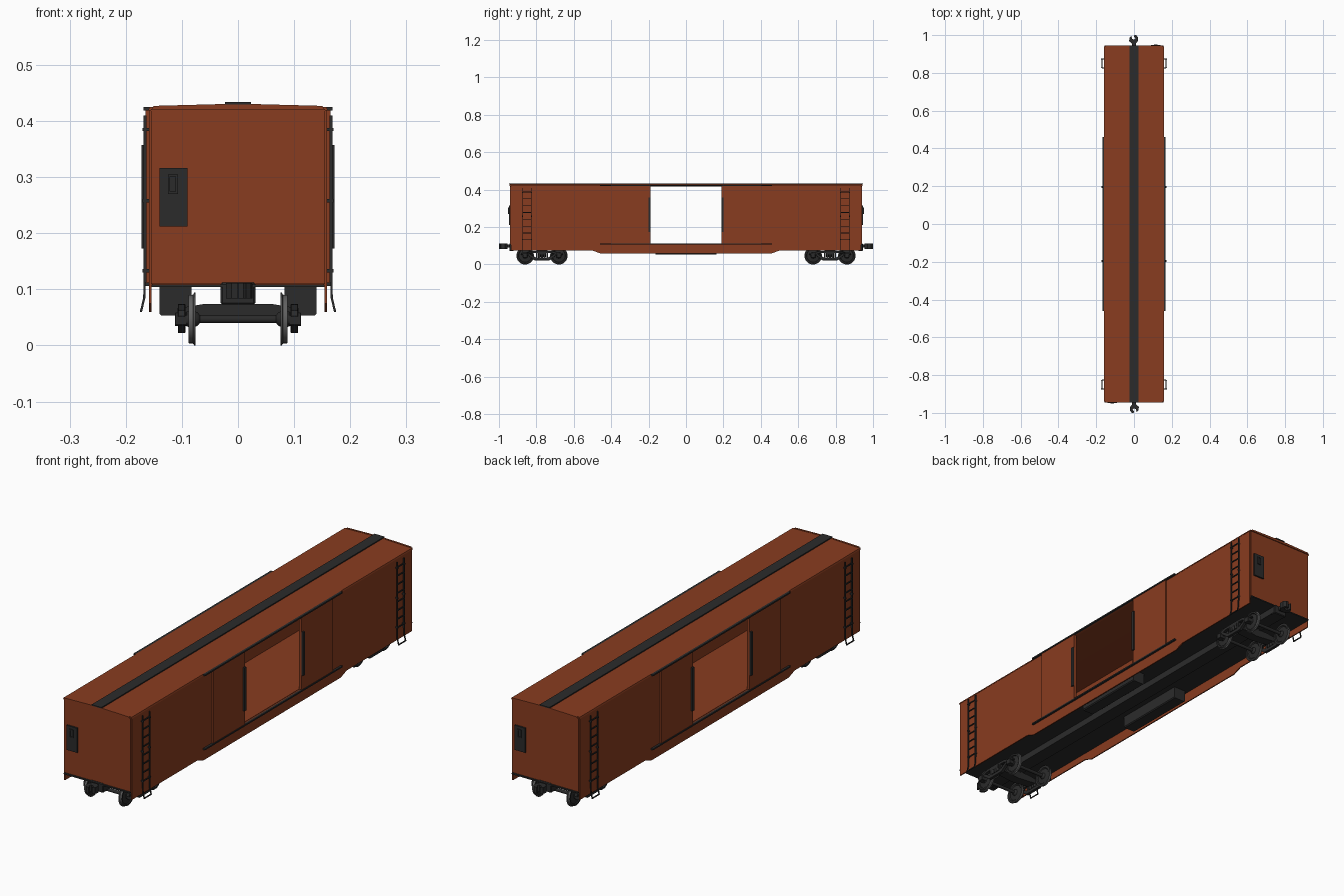
import bpy, bmesh, math
from mathutils import Vector, Matrix

if "Cube" in bpy.data.objects:
    bpy.data.objects.remove(bpy.data.objects["Cube"])


def material(name, rgb):
    m = bpy.data.materials.new(name)
    m.diffuse_color = (*rgb, 1)
    m.use_nodes = True
    m.node_tree.nodes["Principled BSDF"].inputs["Base Color"].default_value = m.diffuse_color
    return m


RED = material("oxide_red", (0.25, 0.045, 0.014))
DARK = material("dark_grey", (0.024, 0.024, 0.024))
STEEL = material("worn_steel", (0.12, 0.12, 0.12))


def box(x0, x1, y0, y1, z0, z1):
    return ("x", [(y0, z0), (y1, z0), (y1, z1), (y0, z1)], x0, x1)


def sym(half):
    return half + [(-u, v) for u, v in reversed(half) if u != 0]


def add_prism(bm, axis, pts, a, b):
    def co(p, d):
        return {"x": (d, p[0], p[1]), "y": (p[0], d, p[1]), "z": (p[0], p[1], d)}[axis]
    lo = [bm.verts.new(co(p, a)) for p in pts]
    hi = [bm.verts.new(co(p, b)) for p in pts]
    bm.faces.new(lo)
    bm.faces.new(hi[::-1])
    n = len(pts)
    for i in range(n):
        bm.faces.new((lo[i], hi[i], hi[(i + 1) % n], lo[(i + 1) % n]))


def finish(name, bm, mats, mirror=""):
    bmesh.ops.recalc_face_normals(bm, faces=bm.faces)
    me = bpy.data.meshes.new(name)
    bm.to_mesh(me)
    bm.free()
    for m in mats:
        me.materials.append(m)
    ob = bpy.data.objects.new(name, me)
    bpy.context.collection.objects.link(ob)
    if mirror:
        mod = ob.modifiers.new("Mirror", "MIRROR")
        mod.use_axis = ("x" in mirror, "y" in mirror, False)
        mod.use_mirror_merge = False
    return ob


def part(name, prisms, mat, mirror="", bevel=0):
    bm = bmesh.new()
    for p in prisms:
        add_prism(bm, *p)
    ob = finish(name, bm, [mat], mirror)
    if bevel:
        mod = ob.modifiers.new("Bevel", "BEVEL")
        mod.width, mod.segments = bevel, 1
    return ob


def turned_copy(ob, name):
    c = ob.copy()
    c.name = name
    c.rotation_euler.z = math.pi
    bpy.context.collection.objects.link(c)


# Body shell: walls beside the open doorway, ends, floor and roof
part("side_wall", [box(0.152, 0.159, 0.19, 0.936, 0.105, 0.42)], RED, "xy")
part("end_wall", [box(-0.155, 0.155, 0.93, 0.94, 0.11, 0.424)], RED, "y")
part("side_sill", [("x", sym([(0, 0.112), (0.936, 0.112), (0.936, 0.075), (0.50, 0.075),
                              (0.46, 0.06), (0, 0.06)]), 0.154, 0.159)], RED, "x")
part("floor", [box(-0.153, 0.153, -0.93, 0.93, 0.109, 0.113)], RED)
part("roof", [("y", sym([(0, 0.43), (0.158, 0.425), (0.16, 0.419), (0.152, 0.417), (0, 0.419)]),
               -0.94, 0.94)], RED)
part("roof_end_cap", [("y", sym([(0, 0.431), (0.15, 0.427), (0.155, 0.42), (0, 0.42)]),
                      0.936, 0.944)], RED, "y")
part("running_board", [box(-0.023, 0.023, -0.946, 0.946, 0.4295, 0.434)], DARK)

# Sliding doors, pushed open, with tracks and edge bars
part("sliding_door", [box(0.159, 0.165, 0.19, 0.40, 0.112, 0.42)], RED, "xy")
part("upper_door_track", [box(0.158, 0.168, -0.46, 0.46, 0.419, 0.425)], DARK, "x")
part("lower_door_track", [box(0.158, 0.168, -0.46, 0.46, 0.106, 0.112)], DARK, "x")
part("door_edge_bar", [box(0.163, 0.172, 0.19, 0.201, 0.173, 0.357)], DARK, "xy")

# Underframe
part("underfloor", [box(-0.154, 0.154, -0.945, 0.945, 0.104, 0.109)], DARK)
part("centre_sill", [box(-0.03, 0.03, -0.93, 0.93, 0.076, 0.105)], DARK)
part("underfloor_box", [("y", [(0.083, 0.106), (0.083, 0.057), (0.087, 0.053), (0.136, 0.053),
                               (0.14, 0.057), (0.14, 0.106)], -0.163, 0.163)], DARK, "x")

# Corner ladders and stirrup steps
rungs = [box(0.164, 0.168, 0.828, 0.872, z, z + 0.004)
         for z in [0.13 + 0.0365 * i for i in range(8)]]
rails = [box(0.163, 0.168, y, y + 0.004, 0.113, 0.41) for y in (0.825, 0.871)]
mounts = [box(0.158, 0.17, y, y + 0.005, z, z + 0.006)
          for y in (0.8245, 0.8705) for z in (0.13, 0.255, 0.382)]
part("ladder", rails + rungs + mounts, DARK, "xy")
leg = [(0.164, 0.13), (0.168, 0.13), (0.169, 0.085), (0.175, 0.06), (0.171, 0.06), (0.165, 0.085)]
part("stirrup_step", [("y", leg, 0.825, 0.829), ("y", leg, 0.871, 0.875),
                      box(0.171, 0.175, 0.825, 0.875, 0.06, 0.064)], DARK, "xy")

# Hand brake panel with framed handle, one per end
panel = part("brake_panel", [box(-0.14, -0.09, -0.947, -0.94, 0.212, 0.316),
                             box(-0.125, -0.121, -0.951, -0.947, 0.27, 0.305),
                             box(-0.111, -0.107, -0.951, -0.947, 0.27, 0.305),
                             box(-0.121, -0.111, -0.951, -0.947, 0.301, 0.305),
                             box(-0.121, -0.111, -0.951, -0.947, 0.27, 0.274)], DARK)
turned_copy(panel, "brake_panel_back")

# Couplers: draft pocket, shank and hooked knuckle
claw = [(-0.01, 0.955), (-0.026, 0.968), (-0.023, 0.988), (-0.014, 0.995), (-0.010, 0.980),
        (0.002, 0.976), (0.008, 0.985), (-0.001, 0.991), (0.0, 0.999), (0.012, 1.0),
        (0.021, 0.988), (0.021, 0.97), (0.01, 0.955)]
coupler = part("coupler", [box(-0.01, 0.01, 0.92, 0.96, 0.09, 0.106),
                           ("z", claw, 0.084, 0.111)], DARK)
turned_copy(coupler, "coupler_front")
part("draft_pocket", [box(-0.031, 0.031, 0.92, 0.945, 0.073, 0.112)], DARK, "y", 0.003)

# Trucks: side frames, bolster, springs and turned wheelsets
TY = 0.77


def at_truck(pts):
    return ("x", [(TY + y, z) for y, z in pts], 0.094, 0.107)


upper = sym([(0, 0.074), (0.055, 0.073), (0.085, 0.064), (0.108, 0.062), (0.112, 0.052),
             (0.085, 0.050), (0.055, 0.060), (0, 0.063)])
lower = sym([(0, 0.036), (0.03, 0.036), (0.068, 0.058), (0.08, 0.052), (0.04, 0.022), (0, 0.022)])
frame = [at_truck(upper), at_truck(lower)]
for s in (-1, 1):
    c = TY + 0.028 * s
    j = TY + 0.09 * s
    frame.append(box(0.094, 0.107, c - 0.005, c + 0.005, 0.03, 0.068))
    frame.append(box(0.091, 0.112, j - 0.012, j + 0.012, 0.036, 0.059))
part("truck_side_frame", frame, DARK, "xy", 0.001)
part("truck_bolster", [("y", sym([(0, 0.074), (0.06, 0.074), (0.109, 0.066), (0.109, 0.051),
                                  (0.06, 0.045), (0, 0.04)]), TY - 0.021, TY + 0.021),
                       box(-0.022, 0.022, TY - 0.022, TY + 0.022, 0.072, 0.078)], DARK, "y")

bm = bmesh.new()
for dx in (0.097, 0.106):
    for dy in (-0.014, 0, 0.014):
        bmesh.ops.create_cone(bm, cap_ends=True, segments=12, radius1=0.006, radius2=0.006,
                              depth=0.018, matrix=Matrix.Translation((dx, TY + dy, 0.044)))
finish("truck_springs", bm, [DARK], "xy")

half = [(0.108, 0), (0.108, 0.007), (0.092, 0.007), (0.092, 0.013), (0.087, 0.014), (0.084, 0.034),
        (0.088, 0.036), (0.088, 0.043), (0.080, 0.0435), (0.078, 0.047), (0.0755, 0.047),
        (0.0755, 0.037), (0.079, 0.033), (0.077, 0.014), (0.072, 0.012), (0.068, 0.007)]
profile = half + [(-x, r) for x, r in reversed(half)]
for label, y in (("inner", TY - 0.09), ("outer", TY + 0.09)):
    bm = bmesh.new()
    vs = [bm.verts.new((x, y, 0.047 + r)) for x, r in profile]
    es = [bm.edges.new(p) for p in zip(vs, vs[1:])]
    axis = Vector((0, y, 0.047))
    bmesh.ops.spin(bm, geom=vs + es, cent=axis, axis=(1, 0, 0), angle=math.tau,
                   steps=32, use_duplicate=False)
    bmesh.ops.remove_doubles(bm, verts=bm.verts, dist=1e-5)
    for f in bm.faces:
        d = f.calc_center_median() - axis
        f.material_index = 1 if math.hypot(d.y, d.z) > 0.0425 else 0
    ob = finish(label + "_wheelset", bm, [DARK, STEEL], "y")
    bpy.ops.object.select_all(action="DESELECT")
    ob.select_set(True)
    bpy.context.view_layer.objects.active = ob
    bpy.ops.object.shade_smooth_by_angle(angle=math.radians(30))
